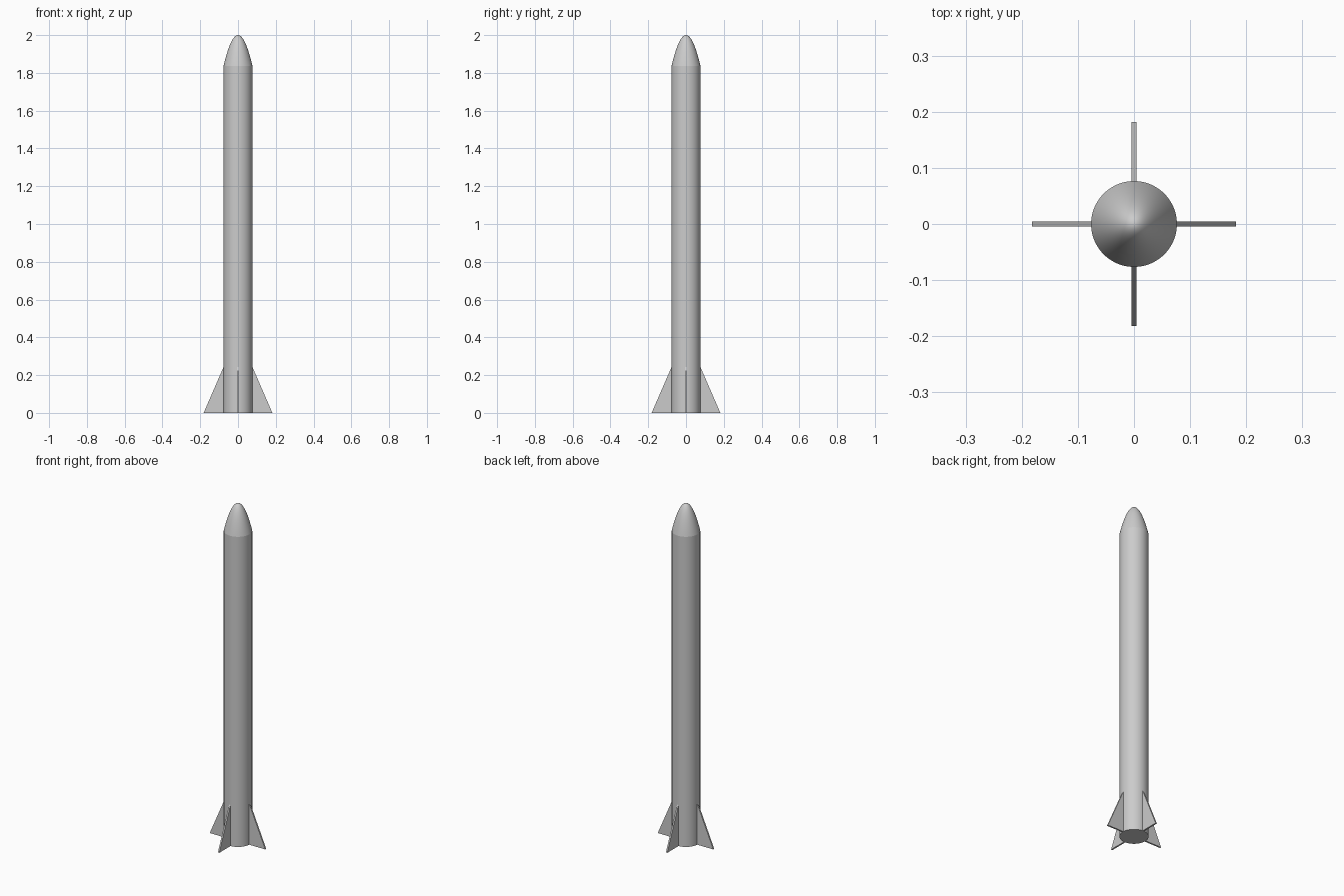
import bpy, bmesh, math
from mathutils import Matrix

if "Cube" in bpy.data.objects:
    bpy.data.objects.remove(bpy.data.objects["Cube"])

R, NOSE_Z, TOP = 0.0765, 1.836, 2.0
SPAN, FIN_TOP, FIN_T = 0.182, 0.243, 0.009
SIDES = 64


def add_object(name, bm, smooth):
    bmesh.ops.recalc_face_normals(bm, faces=bm.faces)
    mesh = bpy.data.meshes.new(name)
    bm.to_mesh(mesh)
    bm.free()
    obj = bpy.data.objects.new(name, mesh)
    bpy.context.collection.objects.link(obj)
    if smooth:
        bpy.ops.object.select_all(action='DESELECT')
        obj.select_set(True)
        bpy.context.view_layer.objects.active = obj
        bpy.ops.object.shade_smooth_by_angle(angle=math.radians(30))
    return obj


def lathe(name, profile):
    bm = bmesh.new()
    verts = [bm.verts.new((r, 0, z)) for r, z in profile]
    edges = [bm.edges.new(pair) for pair in zip(verts, verts[1:])]
    bmesh.ops.spin(bm, geom=verts + edges, cent=(0, 0, 0), axis=(0, 0, 1),
                   angle=math.tau, steps=SIDES, use_duplicate=False)
    bmesh.ops.remove_doubles(bm, verts=bm.verts, dist=1e-5)
    return add_object(name, bm, True)


# Body tube with closed tail
lathe("body_tube", [(0, 0), (R, 0), (R, NOSE_Z)])

# Parabolic nose cone
steps = 24
nose = []
for i in range(steps + 1):
    u = 1 - i / steps
    nose.append((R * u, TOP - (TOP - NOSE_Z) * u * u))
lathe("nose_cone", nose)

# Four triangular tail fins, rooted just inside the tube
inset = 0.001
for k in range(4):
    bm = bmesh.new()
    pts = [(R - inset, 0), (SPAN, 0), (R, FIN_TOP), (R - inset, FIN_TOP)]
    face = bm.faces.new([bm.verts.new((x, -FIN_T / 2, z)) for x, z in pts])
    ext = bmesh.ops.extrude_face_region(bm, geom=[face], use_keep_orig=True)
    moved = [g for g in ext["geom"] if isinstance(g, bmesh.types.BMVert)]
    bmesh.ops.translate(bm, verts=moved, vec=(0, FIN_T, 0))
    bmesh.ops.rotate(bm, verts=bm.verts, cent=(0, 0, 0),
                     matrix=Matrix.Rotation(k * math.pi / 2, 3, 'Z'))
    add_object(f"tail_fin_{k + 1}", bm, False)
